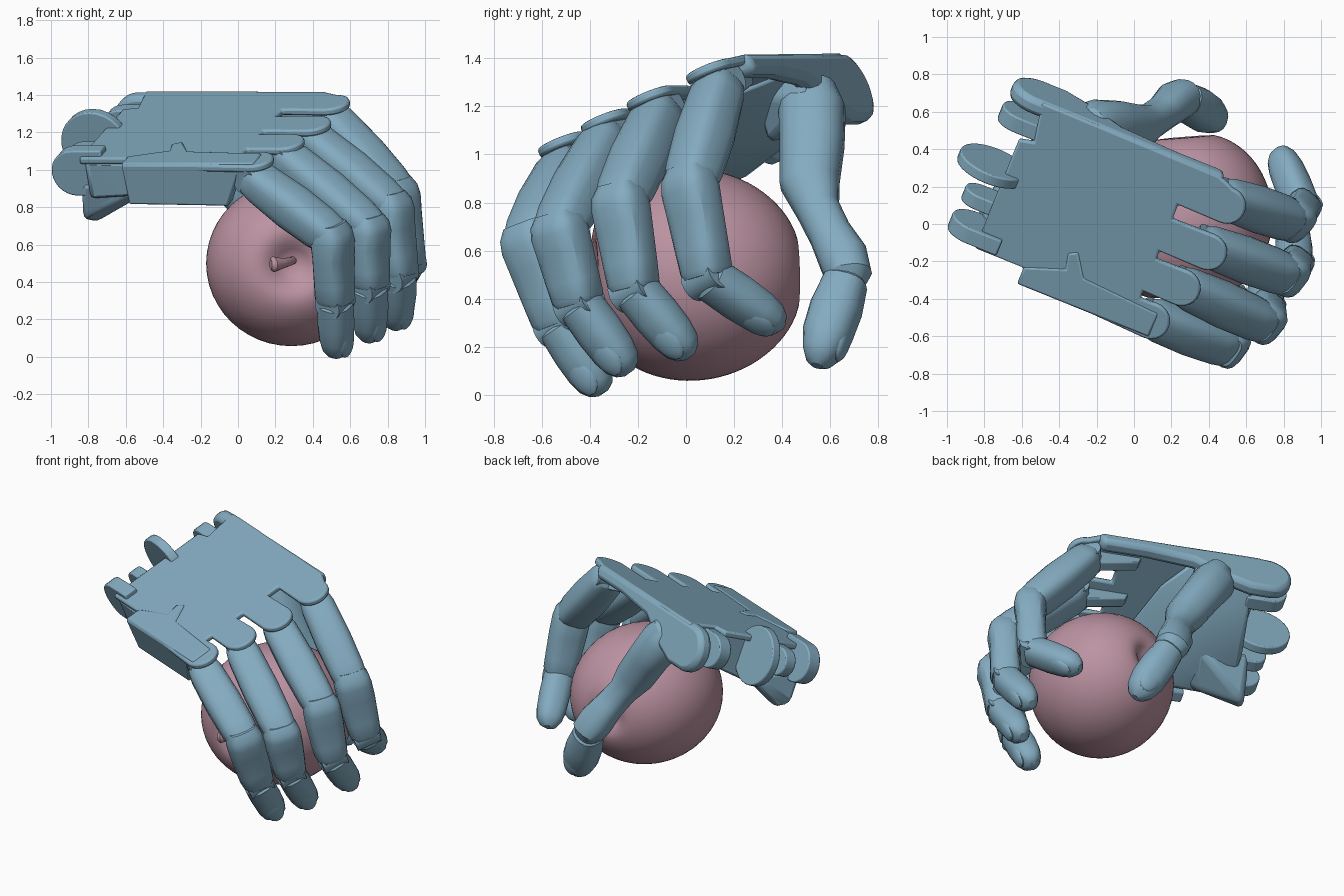
import bpy, bmesh
from math import sin, cos, pi, radians, exp, copysign
from mathutils import Vector as V, Matrix

if "Cube" in bpy.data.objects:
    bpy.data.objects.remove(bpy.data.objects["Cube"])


def material(name, col):
    m = bpy.data.materials.new(name)
    m.diffuse_color = (*col, 1)
    m.use_nodes = True
    m.node_tree.nodes["Principled BSDF"].inputs["Base Color"].default_value = m.diffuse_color
    return m


BLUE = material("blue_grey", (0.23, 0.41, 0.53))
ROSE = material("rose", (0.50, 0.29, 0.36))

# Hand frame: u towards the fingers, v towards the thumb, n out of the back
F = V((0.927, -0.375, 0)).normalized()
L = V((0.348, 0.860, 0.390)).normalized()
N = F.cross(L).normalized()
ORIGIN = V((0, 0, 1.25))
HAND = Matrix.Translation(ORIGIN) @ Matrix((F, L, N)).transposed().to_4x4()


def finish(bm, name, mat=BLUE, bevel=0, matrix=None, angle=30):
    bmesh.ops.recalc_face_normals(bm, faces=bm.faces)
    me = bpy.data.meshes.new(name)
    bm.to_mesh(me)
    bm.free()
    me.materials.append(mat)
    ob = bpy.data.objects.new(name, me)
    bpy.context.collection.objects.link(ob)
    if matrix:
        ob.matrix_world = matrix
    bpy.ops.object.select_all(action='DESELECT')
    ob.select_set(True)
    bpy.context.view_layer.objects.active = ob
    bpy.ops.object.shade_smooth_by_angle(angle=radians(angle))
    if bevel:
        b = ob.modifiers.new("bevel", 'BEVEL')
        b.width, b.segments, b.limit_method = bevel, 2, 'ANGLE'
    return ob


def prism(name, pts, a, b, axis='n', bevel=0.012):
    """Extrude a 2D outline: (u,v) along n, or (u,n) along v."""
    bm = bmesh.new()
    put = (lambda p, h: (p[0], p[1], h)) if axis == 'n' else (lambda p, h: (p[0], h, p[1]))
    lo, hi = ([bm.verts.new(put(p, h)) for p in pts] for h in (a, b))
    bm.faces.new(lo)
    bm.faces.new(hi)
    for i in range(len(pts)):
        j = (i + 1) % len(pts)
        bm.faces.new((lo[i], lo[j], hi[j], hi[i]))
    return finish(bm, name, bevel=bevel, matrix=HAND)


def arc(cx, cy, r, a0, a1, k=14):
    return [(cx + r * cos(radians(a0 + (a1 - a0) * i / k)),
             cy + r * sin(radians(a0 + (a1 - a0) * i / k))) for i in range(k + 1)]


def tube(name, pts, radii, side, mat=BLUE, power=1.0, sides=16):
    """Loft rings of (half width, half depth) along points."""
    bm, rings = bmesh.new(), []
    pts = [V(p) for p in pts]
    for i, p in enumerate(pts):
        t = (pts[min(i + 1, len(pts) - 1)] - pts[max(i - 1, 0)]).normalized()
        s = (side - t * side.dot(t)).normalized()
        d = t.cross(s)
        w, h = radii[i]
        ring = []
        for k in range(sides):
            a = 2 * pi * (k + 0.5) / sides
            c, q = (copysign(abs(x) ** power, x) for x in (cos(a), sin(a)))
            ring.append(bm.verts.new(p + s * w * c + d * h * q))
        rings.append(ring)
    for A, B in zip(rings, rings[1:]):
        for k in range(sides):
            m = (k + 1) % sides
            bm.faces.new((A[k], A[m], B[m], B[k]))
    bm.faces.new(rings[0])
    bm.faces.new(rings[-1])
    return finish(bm, name, mat)


def bone(name, p, q, profile, side, power):
    p, q = V(p), V(q)
    return tube(name, [p.lerp(q, t) for t, w, d in profile],
                [(w, d) for t, w, d in profile], side, power=power)


def hull(name, pts, matrix=HAND, bevel=0.03):
    bm = bmesh.new()
    for p in pts:
        bm.verts.new(p)
    bmesh.ops.convex_hull(bm, input=bm.verts)
    return finish(bm, name, bevel=bevel, matrix=matrix)


def nail(name, p, q, side, away, r):
    t = (q - p).normalized()
    out = t.cross(side).normalized()
    if out.dot(p.lerp(q, .5) - away) < 0:
        out = -out
    bm = bmesh.new()
    bmesh.ops.create_uvsphere(bm, u_segments=16, v_segments=10, radius=1)
    s = out.cross(t)
    rot = Matrix((s, t, out)).transposed().to_4x4()
    m = Matrix.Translation(p.lerp(q, .68) + out * r * 0.68) @ rot @ Matrix.Diagonal((r * .66, .095, r * .3, 1))
    bmesh.ops.transform(bm, matrix=m, verts=bm.verts)
    finish(bm, name)


# Apple, lying on its side with the stem towards the front, slightly lopsided
APPLE = V((0.285, 0.03, 0.5))
bm, rings = bmesh.new(), []
for i in range(1, 40):
    t = pi * i / 40
    r = 0.442 * sin(t) ** 0.9
    dip = .13 if cos(t) > 0 else -.09
    z = 0.445 * cos(t) - dip * exp(-(r / (.12 if dip > 0 else .08)) ** 2)
    r *= 1 + 0.03 * cos(t)
    rings.append([bm.verts.new((r * cos(2 * pi * k / 48), r * sin(2 * pi * k / 48), z)) for k in range(48)])
for A, B in zip(rings, rings[1:]):
    for k in range(48):
        m = (k + 1) % 48
        bm.faces.new((A[k], A[m], B[m], B[k]))
bm.faces.new(rings[0])
bm.faces.new(rings[-1])
tilt = V((0.05, -1, -0.02)).to_track_quat('Z', 'Y').to_matrix().to_4x4()
tilt = Matrix.Scale(1.06, 4, V((1, 1, 0)).normalized()) @ tilt
bmesh.ops.transform(bm, matrix=Matrix.Translation(APPLE) @ tilt, verts=bm.verts)
finish(bm, "apple", ROSE, angle=60)
tube("apple_stem", [(.30, -.25, .52), (.28, -.37, .51), (.235, -.43, .50), (.19, -.46, .495), (.175, -.465, .495)],
     [(.022, .022), (.022, .022), (.028, .028), (.042, .042), (.025, .025)], V((0, 0, 1)), ROSE)

# Back plate with a rounded lobe over each knuckle: (v centre, tip u)
LOBES = [(-.49, .38), (-.245, .465), (.005, .525), (.295, .525)]
outline = [(-.74, -.48), (-.46, -.48), (-.44, -.56)]
for v, tip in LOBES:
    outline += [(.18, v - .10)] if v > -.4 else []
    outline += arc(tip - .105, v, .105, -90, 90)
    outline += [(.18, v + .10)]
outline[-1] = (.33, .44)
outline += [(-.55, .45), (-.70, .45), (-.66, .22), (-.74, .2)]
prism("back_plate", outline, -.04, 0)

# Raised panel and deep wall on the little-finger side
prism("little_finger_panel", [(-.46, -.575), (.30, -.575), (.30, -.43), (-.14, -.40), (-.22, -.27), (-.27, -.30), (-.25, -.39), (-.46, -.47)], -.03, .008)
prism("little_finger_wall", [(-.46, 0), (.25, 0), (.20, -.07), (.12, -.24), (-.45, -.23)], -.58, -.50, 'v')
# Thumb-side wall, deep at the wrist and thin at the index finger
prism("thumb_side_wall", [(.36, 0), (.34, -.09), (.05, -.09), (-.25, -.12), (-.45, -.24), (-.60, -.30)]
      + arc(-.73, -.15, .15, 270, 90), .36, .455, 'v', .03)

# Palm mass, heel and thumb mount
hull("palm", [(-.72, -.48, -.03), (-.66, .38, -.03), (-.64, .36, -.22), (-.72, -.48, -.24), (-.70, -.15, -.32),
              (-.15, -.50, -.20), (.1, -.50, -.05), (-.1, .15, -.06), (-.25, .36, -.05), (-.35, .05, -.24)])
hull("palm_heel", [(-.76, -.47, -.15), (-.76, -.10, -.25), (-.80, -.44, -.38), (-.76, -.36, -.43),
                   (-.48, -.42, -.27), (-.42, -.12, -.25), (-.45, -.47, -.2)])
hull("thumb_mount", [(-.50, .38, -.05), (-.52, .38, -.28), (-.30, .16, -.06), (-.40, .10, -.28),
                     (-.28, .42, -.05), (-.25, .40, -.20)])

# Wrist hinge plates: (u, n, radius, v start, v end)
for i, (u, n, r, a, b) in enumerate([(-.79, -.10, .13, -.46, -.37), (-.82, -.11, .09, -.28, -.20),
                                     (-.82, -.10, .19, -.07, -.01), (-.78, -.13, .11, .22, .31)]):
    prism(f"wrist_hinge_{i}", arc(u, n, r, 90, 270) + [(-.62, n - r), (-.62, n + r)]
          if i != 2 else arc(u, n, r, 0, 345, 27), a, b, 'v', .008)

# Fingers: knuckle, middle joint, end joint, tip
FINGERS = {
    "little": ((.08, -.50, .96), (.505, -.655, .64), (.52, -.53, .295), (.53, -.345, .005)),
    "ring": ((.25, -.33, 1.07), (.70, -.53, .69), (.705, -.445, .38), (.705, -.235, .09)),
    "middle": ((.37, -.11, 1.18), (.825, -.275, .80), (.86, -.215, .44), (.845, .02, .16)),
    "index": ((.48, .14, 1.29), (.855, .015, .87), (.90, .09, .49), (.77, .40, .28)),
}
for (name, pts), (lv, tip) in zip(FINGERS.items(), LOBES):
    k, p, d, e = (V(x) for x in pts)
    side = (p - k).cross(e - p).normalized()
    bone(name + "_proximal", k, p, [(-.06, .07, .06), (.0, .095, .09), (.1, .107, .10), (.5, .116, .112),
                                    (.85, .112, .105), (.97, .105, .095), (1.08, .09, .07)], side, .65)
    bone(name + "_middle", p, d, [(-.22, .085, .055), (-.1, .108, .09), (.05, .116, .102), (.3, .116, .092),
                                  (.7, .107, .093), (.93, .10, .095), (1.0, .088, .085)], side, .65)
    bone(name + "_distal", d, e, [(.0, .075, .075), (.04, .092, .09), (.4, .095, .092), (.68, .09, .085),
                                  (.85, .078, .07), (.95, .055, .048), (1, .025, .02)], side, .8)
    nail(name + "_nail", d, e, side, APPLE, .092)
    for joint, c, r in (("knuckle", k, .075), ("end_joint", d, .078)):
        tube(f"{name}_{joint}_pin", [c - side * .08, c + side * .08], [(r, r)] * 2, V((.3, .5, .8)))
    prism(name + "_knuckle_bracket", [(.05, -.03), (tip - .06, -.03), (tip - .08, -.13), (tip - .2, -.15), (.08, -.09)],
          lv - .035, lv + .035, 'v', .008)

# Thumb
side = V((0.85, -0.1, 0.5))
tube("thumb_base", [(-.27, .51, 1.29), (-.24, .525, 1.27), (-.20, .525, 1.19), (-.09, .525, 1.04), (.02, .515, .88),
                    (.09, .55, .77), (.16, .60, .67), (.22, .655, .57), (.26, .675, .50), (.275, .67, .45)],
     [(.06, .06), (.10, .10), (.135, .14), (.125, .135), (.12, .125), (.092, .092), (.095, .09),
      (.11, .105), (.105, .10), (.07, .07)], side, power=.85)
a, b = V((.265, .67, .49)), V((.45, .545, .12))
bone("thumb_distal", a, b, [(.0, .07, .07), (.06, .095, .095), (.35, .11, .11), (.65, .11, .105),
                            (.85, .09, .08), (.95, .06, .055), (1, .025, .025)], side, .85)
nail("thumb_nail", a, b, side, APPLE, .105)
